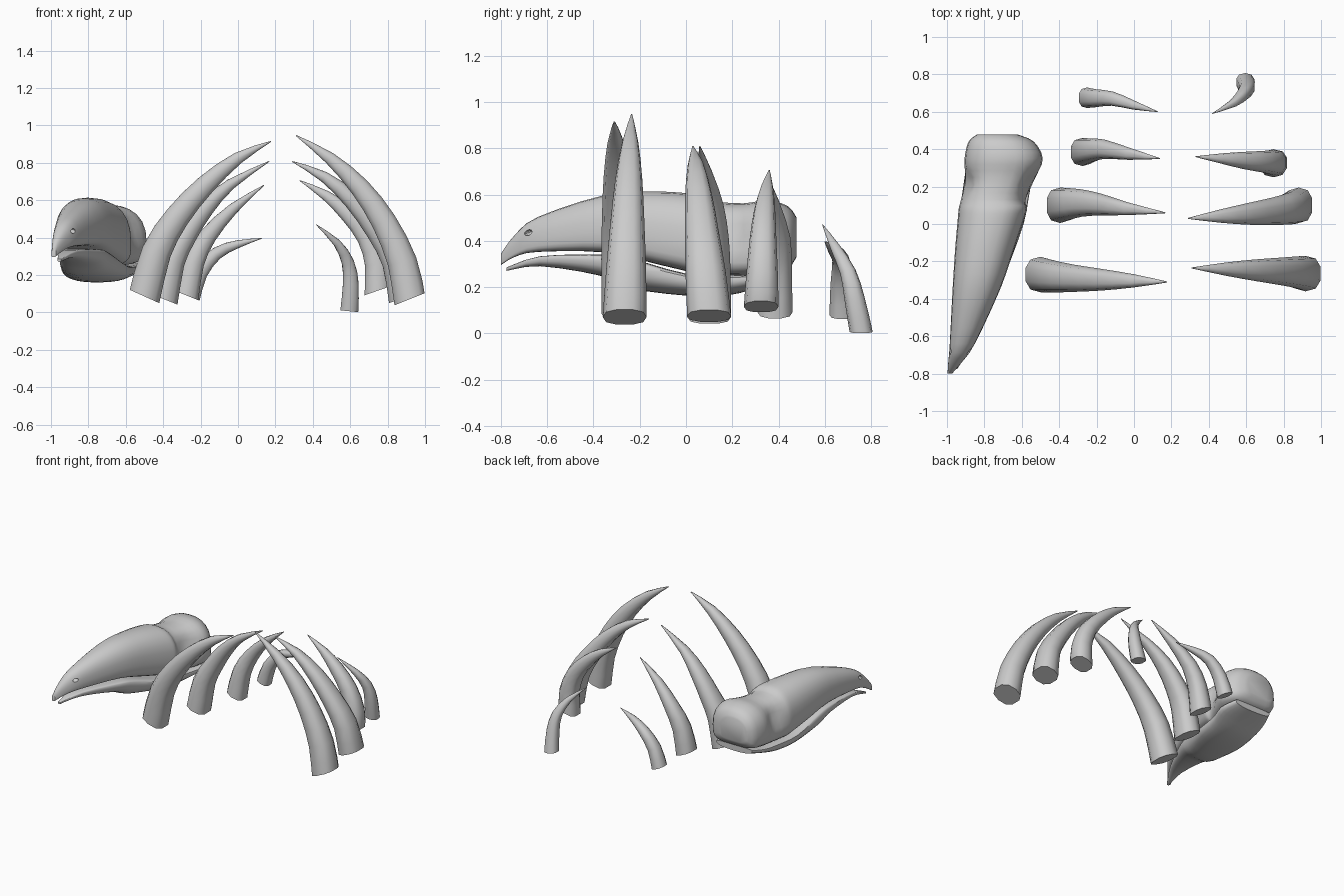
import bpy, bmesh, math
from mathutils import Vector

if "Cube" in bpy.data.objects:
    bpy.data.objects.remove(bpy.data.objects["Cube"])


def spline(rows, sub):
    """Catmull-Rom interpolation through rows of equal length."""
    out = []
    n = len(rows)
    for i in range(n - 1):
        a, b, c, d = (rows[max(i - 1, 0)], rows[i], rows[i + 1], rows[min(i + 2, n - 1)])
        for k in range(sub):
            t = k / sub
            out.append([0.5 * (2 * q + (r - p) * t + (2 * p - 5 * q + 4 * r - s) * t * t
                        + (3 * q - p - 3 * r + s) * t ** 3) for p, q, r, s in zip(a, b, c, d)])
    out.append(list(rows[-1]))
    return out


def loft(name, rings, angle=40):
    """Skin closed rings and cap both ends."""
    bm = bmesh.new()
    vs = [[bm.verts.new(p) for p in ring] for ring in rings]
    n = len(rings[0])
    for a, b in zip(vs, vs[1:]):
        for i in range(n):
            bm.faces.new((a[i], a[(i + 1) % n], b[(i + 1) % n], b[i]))
    bm.faces.new(vs[0])
    bm.faces.new(vs[-1])
    bmesh.ops.recalc_face_normals(bm, faces=bm.faces)
    me = bpy.data.meshes.new(name)
    bm.to_mesh(me)
    bm.free()
    ob = bpy.data.objects.new(name, me)
    bpy.context.collection.objects.link(ob)
    bpy.ops.object.select_all(action='DESELECT')
    ob.select_set(True)
    bpy.context.view_layer.objects.active = ob
    bpy.ops.object.shade_smooth_by_angle(angle=math.radians(angle))
    return ob


def spow(v, p):
    return math.copysign(abs(v) ** p, v)


def section(y, cx, hw, zt, zb, mid, up, low, n=24):
    """Skull cross-section: separate roundness above and below the widest line."""
    zm = zb + mid * (zt - zb)
    ring = []
    for i in range(n):
        a = 2 * math.pi * i / n
        c, s = math.cos(a), math.sin(a)
        p = up if s > 0 else low
        h = zt - zm if s > 0 else zm - zb
        ring.append(Vector((cx + hw * spow(c, p), y, zm + h * spow(s, p))))
    return ring


# Upper skull: y, centre x, half width, top z, bottom z
skull_rows = [
    (-.80, -.985, .012, .345, .295), (-.74, -.957, .036, .425, .33),
    (-.64, -.918, .067, .503, .352), (-.35, -.843, .127, .598, .35),
    (-.13, -.798, .158, .613, .30), (.03, -.764, .178, .603, .262),
    (.085, -.754, .183, .592, .252), (.13, -.752, .175, .57, .25),
    (.25, -.715, .193, .562, .25), (.35, -.697, .209, .575, .26),
    (.44, -.71, .175, .55, .28), (.478, -.73, .11, .50, .33)]
rings = [section(*r, .36, .85, .5) for r in spline(skull_rows, 3)]
# Temple hollows on both sides
for ring in rings:
    cx = sum((p.x for p in ring)) / len(ring)
    for p in ring:
        g = math.exp(-((p.y - .21) / .06) ** 2 - ((p.z - .45) / .08) ** 2)
        p.x += (cx - p.x) * .22 * g
skull = loft("upper_skull", rings)

# Nostrils cut into the beak
for i, x in enumerate((-.978, -.885)):
    bpy.ops.mesh.primitive_uv_sphere_add(segments=12, ring_count=8, location=(x, -.68, .435))
    cut = bpy.context.object
    cut.name = "nostril_cutter_%d" % i
    cut.scale = (.022, .021, .012)
    cut.rotation_euler = (math.radians(20), 0, 0)
    cut.hide_render = True
    cut.display_type = 'WIRE'
    cut.hide_set(True)
    m = skull.modifiers.new("nostril", 'BOOLEAN')
    m.operation = 'DIFFERENCE'
    m.object = cut

# Lower jaw: flat rim above, sloping sides below
jaw_rows = [
    (-.775, -.955, .01, .285, .27), (-.63, -.908, .052, .333, .29),
    (-.375, -.842, .115, .34, .25), (-.245, -.817, .138, .325, .195),
    (0, -.765, .175, .258, .163), (.185, -.735, .18, .252, .165),
    (.32, -.705, .188, .256, .2), (.43, -.705, .15, .275, .23)]
loft("lower_jaw", [section(*r, .7, .4, .85) for r in spline(jaw_rows, 3)])


# Ribs: curved tapering tusks with a slanted foot
def rib(name, path, ys, width, depth, tilt):
    n = len(path) - 1
    taper = [1, .91, .77, .61, .37, .03]
    rows = []
    for i, (x, z) in enumerate(path):
        t = i / n
        y = ys[0] + (ys[1] - ys[0]) * 2 * t if t < .5 else ys[1] + (ys[2] - ys[1]) * (2 * t - 1)
        f = t * 5
        k = min(int(f), 4)
        rows.append((x, y, z, taper[k] + (taper[k + 1] - taper[k]) * (f - k)))
    pts = spline(rows, 2)
    rings = []
    for i, p in enumerate(pts):
        c = Vector(p[:3])
        tan = Vector(pts[min(i + 1, len(pts) - 1)][:3]) - Vector(pts[max(i - 1, 0)][:3])
        if i == 0:
            tan = Vector((tilt, 0, 1))
        side = Vector((0, 1, 0)).cross(tan).normalized()
        across = tan.cross(side).normalized()
        ring = []
        for j in range(10):
            a = 2 * math.pi * (j + .5) / 10
            ring.append(c + side * (spow(math.cos(a), .8) * width / 2 * p[3])
                        + across * (spow(math.sin(a), .8) * depth / 2 * p[3]))
        rings.append(ring)
    loft(name, rings, 45)


rib("left_rib_1", [(-.5, .085), (-.435, .325), (-.325, .51), (-.175, .68), (0, .825), (.176, .914)],
    (-.27, -.295, -.31), .18, .19, .45)
rib("left_rib_2", [(-.395, .07), (-.355, .27), (-.28, .41), (-.176, .555), (-.04, .685), (.166, .807)],
    (.1, .115, .06), .16, .19, .4)
rib("left_rib_3", [(-.275, .09), (-.24, .265), (-.16, .41), (-.025, .555), (.139, .68)],
    (.385, .4, .35), .14, .15, .4)
rib("left_rib_4", [(-.25, .08), (-.205, .21), (-.115, .315), (0, .365), (.128, .396)],
    (.675, .67, .6), .1, .11, .4)
rib("right_rib_1", [(.917, .07), (.878, .27), (.78, .485), (.65, .67), (.49, .825), (.31, .946)],
    (-.265, -.25, -.235), .18, .19, -.4)
rib("right_rib_2", [(.88, .075), (.84, .27), (.74, .44), (.61, .6), (.46, .725), (.29, .807)],
    (.1, .06, .03), .16, .19, -.35)
rib("right_rib_3", [(.745, .115), (.745, .255), (.69, .405), (.585, .53), (.47, .625), (.33, .705)],
    (.325, .335, .36), .15, .15, -.35)
rib("right_rib_4", [(.595, .006), (.603, .15), (.588, .265), (.53, .37), (.417, .47)],
    (.757, .7, .59), .1, .1, .1)
